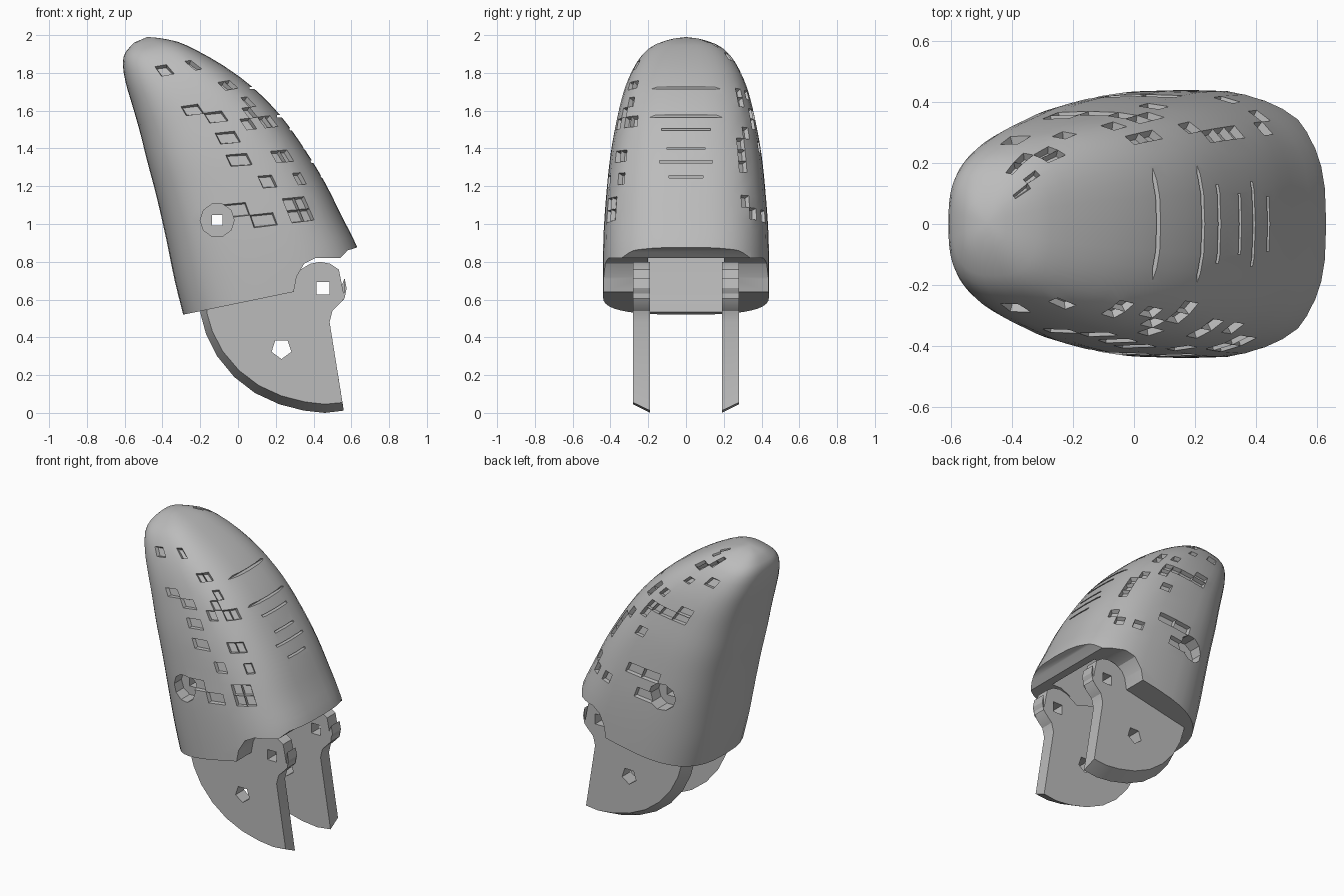
import bpy, bmesh, math, random
from mathutils import Vector

if "Cube" in bpy.data.objects:
    bpy.data.objects.remove(bpy.data.objects["Cube"])

random.seed(7)
grey = bpy.data.materials.new("plain grey")
grey.diffuse_color = (0.5, 0.5, 0.5, 1)
grey.use_nodes = True
grey.node_tree.nodes["Principled BSDF"].inputs["Base Color"].default_value = grey.diffuse_color


def make_object(name, bm):
    bmesh.ops.recalc_face_normals(bm, faces=bm.faces)
    me = bpy.data.meshes.new(name)
    bm.to_mesh(me)
    bm.free()
    me.materials.append(grey)
    ob = bpy.data.objects.new(name, me)
    bpy.context.collection.objects.link(ob)
    return ob


def prism(name, near, far, y0, y1):
    """Solid between two matching x-z outlines at y0 and y1."""
    bm = bmesh.new()
    a = [bm.verts.new((x, y0, z)) for x, z in near]
    b = [bm.verts.new((x, y1, z)) for x, z in far]
    n = len(a)
    bm.faces.new(a)
    bm.faces.new(b[::-1])
    for i in range(n):
        bm.faces.new((a[i], b[i], b[(i + 1) % n], a[(i + 1) % n]))
    return make_object(name, bm)


def polygon(cx, cz, r, n, turn=0):
    return [(cx + r * math.cos(turn + math.tau * i / n),
             cz + r * math.sin(turn + math.tau * i / n)) for i in range(n)]


def cut(ob, outline, y0, y1):
    cutter = prism("cutter", outline, outline, y0, y1)
    cutter.hide_render = True
    mod = ob.modifiers.new("cut", 'BOOLEAN')
    mod.operation, mod.solver, mod.object = 'DIFFERENCE', 'EXACT', cutter
    bpy.context.view_layer.objects.active = ob
    bpy.ops.object.modifier_apply(modifier=mod.name)
    bpy.data.objects.remove(cutter)


def smooth(ob, angle):
    bpy.ops.object.select_all(action='DESELECT')
    ob.select_set(True)
    bpy.context.view_layer.objects.active = ob
    bpy.ops.object.shade_smooth_by_angle(angle=math.radians(angle))


# Fingertip shell: tilted sections (back x, z, front x, z, half width)
keys = [(-.29, .52, .68, .72, .44), (-.335, .70, .63, .88, .44),
        (-.38, .92, .55, 1.04, .435), (-.43, 1.14, .46, 1.22, .42),
        (-.48, 1.33, .35, 1.40, .40), (-.52, 1.49, .22, 1.58, .37),
        (-.56, 1.63, .07, 1.73, .335), (-.595, 1.75, -.08, 1.84, .29),
        (-.61, 1.85, -.22, 1.92, .235), (-.595, 1.91, -.32, 1.965, .17),
        (-.55, 1.96, -.42, 1.985, .08)]
keys = [Vector(k) for k in keys]
sections = []
for i in range(len(keys) - 1):
    p0, p1, p2 = keys[max(i - 1, 0)], keys[i], keys[i + 1]
    p3 = keys[min(i + 2, len(keys) - 1)]
    for t in ((0, 1 / 3, 2 / 3) if i < 7 else (0, 0.5)):
        sections.append(0.5 * (2 * p1 + (p2 - p0) * t + (2 * p0 - 5 * p1 + 4 * p2 - p3) * t * t
                               + (3 * p1 - p0 - 3 * p2 + p3) * t ** 3))
sections.append(keys[-1])

SEG = 40
bm = bmesh.new()
rings = []
for bx, bz, fx, fz, w in sections:
    ring = []
    for s in range(SEG):
        a = math.tau * s / SEG
        c, d = math.cos(a), math.sin(a)
        u = math.copysign(abs(c) ** (2 / 2.8), c)
        v = math.copysign(abs(d) ** (2 / 2.8), d)
        ring.append(bm.verts.new(((bx + fx) / 2 + u * (fx - bx) / 2, v * w,
                                  (bz + fz) / 2 + u * (fz - bz) / 2)))
    rings.append(ring)
bm.faces.new(rings[0])
tip = bm.verts.new((-.48, 0, 1.99))
pits = []
for r in range(len(rings) - 1):
    for s in range(SEG):
        q = (s + 1) % SEG
        f = bm.faces.new((rings[r][s], rings[r][q], rings[r + 1][q], rings[r + 1][s]))
        # chipped pits along the shoulders between front and sides
        shoulder = min(s, SEG - 1 - s)
        if 4 <= shoulder <= 10 and 5 < r < 26 and random.random() < 0.16:
            pits.append(f)
for s in range(SEG):
    bm.faces.new((rings[-1][s], rings[-1][(s + 1) % SEG], tip))
bmesh.ops.recalc_face_normals(bm, faces=bm.faces)
bmesh.ops.inset_individual(bm, faces=pits, thickness=0.008, depth=-0.025)
shell = make_object("fingertip_shell", bm)

# Hinge notch, inner slot, and stepped pin hole
cut(shell, [(.29, .4), (.295, .64), (.31, .72), (.35, .79), (.41, .82), (.54, .82),
            (.58, .86), (.8, .93), (.8, .4)], -1, 1)
cut(shell, [(-.2, .4), (-.23, .6), (-.3, 1.0), (-.3, 1.25), (.2, 1.25), (.42, 1.0),
            (.5, .78), (.5, .4)], -.2, .2)
cut(shell, polygon(-.11, 1.02, .09, 10), -1, -.32)
cut(shell, polygon(-.11, 1.02, .09, 10), .32, 1)
cut(shell, polygon(-.11, 1.02, .04, 4, math.pi / 4), -1.1, 1.1)

# Thin ridge lines across the front
for z, h in ((1.72, .19), (1.57, .19), (1.5, .13), (1.4, .1), (1.33, .14), (1.25, .09)):
    for lo, hi in zip(keys, keys[1:]):
        if lo[3] <= z < hi[3]:
            x = lo[2] + (hi[2] - lo[2]) * (z - lo[3]) / (hi[3] - lo[3])
            cut(shell, [(x - .02, z - .006), (x + .1, z - .006), (x + .1, z + .006),
                        (x - .02, z + .006)], -h, h)
smooth(shell, 30)

# Hinge plates: curved lower edge slopes from inner face to outer face
ear = polygon(.435, .66, .14, 16)
rest = [(.56, .53 - .5), (.485, .48), (.50, .54), (.545, .585)] \
    + [p for p in ear if p[0] > .56 and p[1] > .6] \
    + [p for p in ear[2:6]] + [(.30, .74), (.1, .8), (-.15, .75)]
arc_in = [(-.2, .53), (-.17, .42), (-.11, .30), (-.02, .19), (.09, .105),
          (.22, .045), (.35, .012), (.46, 0), (.56, .012)]
arc_out = [(-.165, .53), (-.135, .43), (-.08, .325), (.005, .225), (.11, .145),
           (.23, .09), (.355, .058), (.46, .046), (.553, .055)]
for side, name in ((-1, "hinge_plate_front"), (1, "hinge_plate_back")):
    plate = prism(name, arc_in + rest[1:], arc_out + rest[1:], side * .19, side * .28)
    cut(plate, polygon(.45, .66, .048, 4, math.pi / 4), -1, 1)
    cut(plate, polygon(.23, .34, .055, 5, -math.pi / 2), -1, 1)
    smooth(plate, 30)
